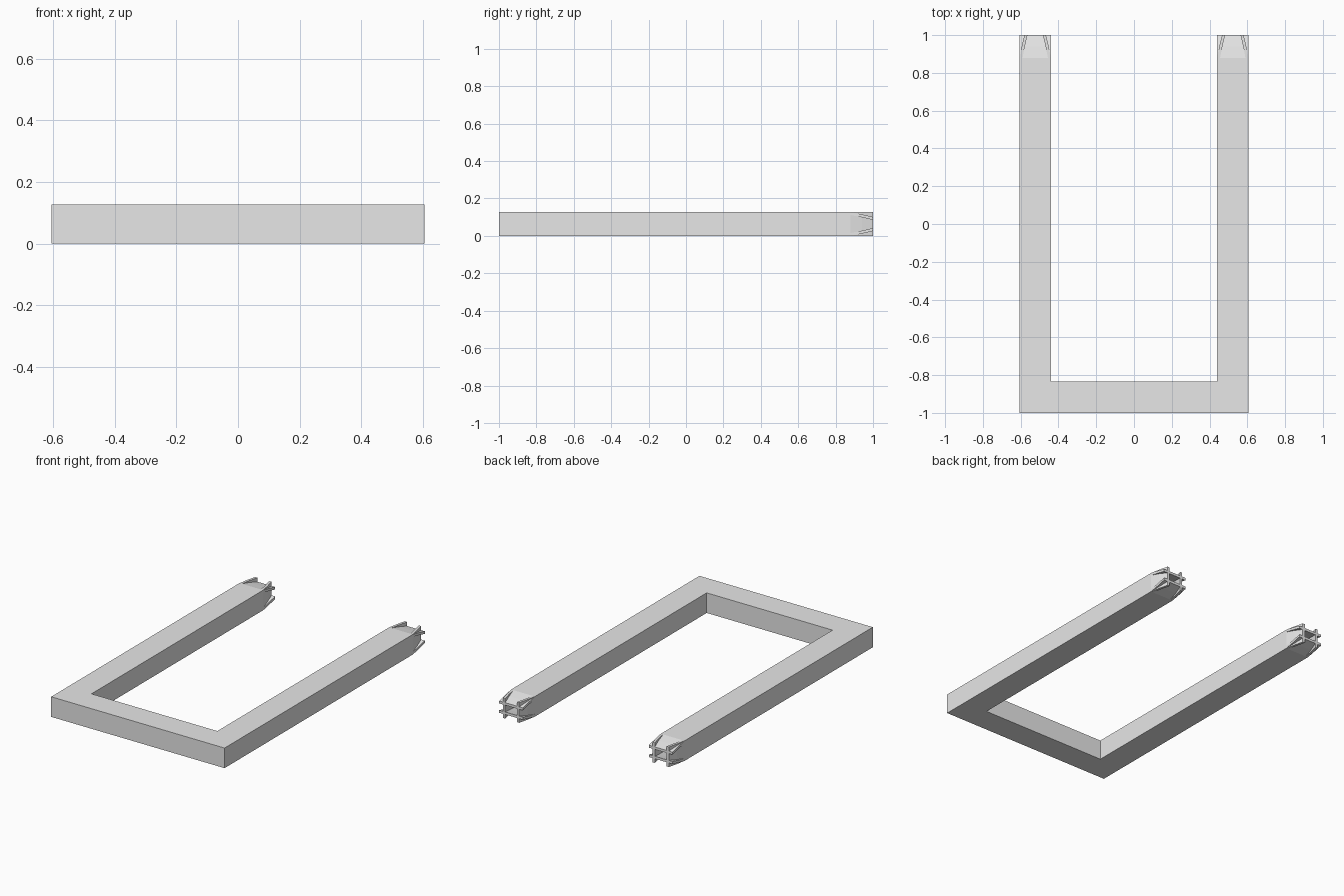
import bpy, bmesh

cube = bpy.data.objects.get("Cube")
if cube:
    bpy.data.objects.remove(cube, do_unlink=True)

OUTER, INNER, HEIGHT = 0.606, 0.44, 0.127
BEND, TIP, INSET, WALL = 0.88, 1.0, 0.026, 0.016

grey = bpy.data.materials.new("plain grey")
grey.use_nodes = True
grey.diffuse_color = (0.8, 0.8, 0.8, 1)
grey.node_tree.nodes["Principled BSDF"].inputs["Base Color"].default_value = (0.8, 0.8, 0.8, 1)


def finish(name, bm):
    bmesh.ops.recalc_face_normals(bm, faces=bm.faces)
    mesh = bpy.data.meshes.new(name)
    bm.to_mesh(mesh)
    bm.free()
    mesh.materials.append(grey)
    obj = bpy.data.objects.new(name, mesh)
    bpy.context.collection.objects.link(obj)
    return obj


# U-shaped hollow tube, open at both arm ends
bm = bmesh.new()
half = [(OUTER, -1), (OUTER, BEND), (INNER, BEND), (INNER, -0.835)]
outline = half + [(-x, y) for x, y in reversed(half)]
base = bm.faces.new([bm.verts.new((x, y, 0)) for x, y in outline])
top = bmesh.ops.extrude_face_region(bm, geom=[base], use_keep_orig=True)
bmesh.ops.translate(bm, vec=(0, 0, HEIGHT),
                    verts=[v for v in top["geom"] if isinstance(v, bmesh.types.BMVert)])
ends = [f for f in bm.faces if all(abs(v.co.y - BEND) < 0.001 for v in f.verts)]
bmesh.ops.delete(bm, geom=ends, context="FACES_ONLY")
tube = finish("u_frame_tube", bm)
shell = tube.modifiers.new("wall", "SOLIDIFY")
shell.thickness = WALL
shell.offset = -1
shell.use_even_offset = True
shell.use_rim = False


# Each wall bends inward at the tip but keeps its full width, so the walls cross
def bent_wall(name, centre_x, axis, sign):
    half_size = ((OUTER - INNER) / 2, HEIGHT / 2)
    depth, width = half_size[axis], half_size[1 - axis]
    section = []
    for y, inset in ((BEND, 0), ((BEND + TIP) / 2, INSET * 0.45), (TIP, INSET)):
        section.append((y, depth - inset))
    section += [(y, d - WALL) for y, d in reversed(section)]
    bm = bmesh.new()
    rings = []
    for w in (-width, width):
        ring = []
        for y, d in section:
            x, z = (sign * d, w) if axis == 0 else (w, sign * d)
            ring.append(bm.verts.new((centre_x + x, y, HEIGHT / 2 + z)))
        rings.append(ring)
        # Side of the wall in two quads, one on each side of the bend
        bm.faces.new((ring[0], ring[1], ring[4], ring[5]))
        bm.faces.new((ring[1], ring[2], ring[3], ring[4]))
    for i in range(5):
        bm.faces.new((rings[0][i], rings[0][i + 1], rings[1][i + 1], rings[1][i]))
    bm.faces.new((rings[0][5], rings[0][0], rings[1][0], rings[1][5]))
    finish(name, bm)


for side, s in (("left", 1), ("right", -1)):
    middle = s * (OUTER + INNER) / 2
    bent_wall(side + "_tip_top_wall", middle, 1, 1)
    bent_wall(side + "_tip_bottom_wall", middle, 1, -1)
    bent_wall(side + "_tip_outer_wall", middle, 0, s)
    bent_wall(side + "_tip_inner_wall", middle, 0, -s)
